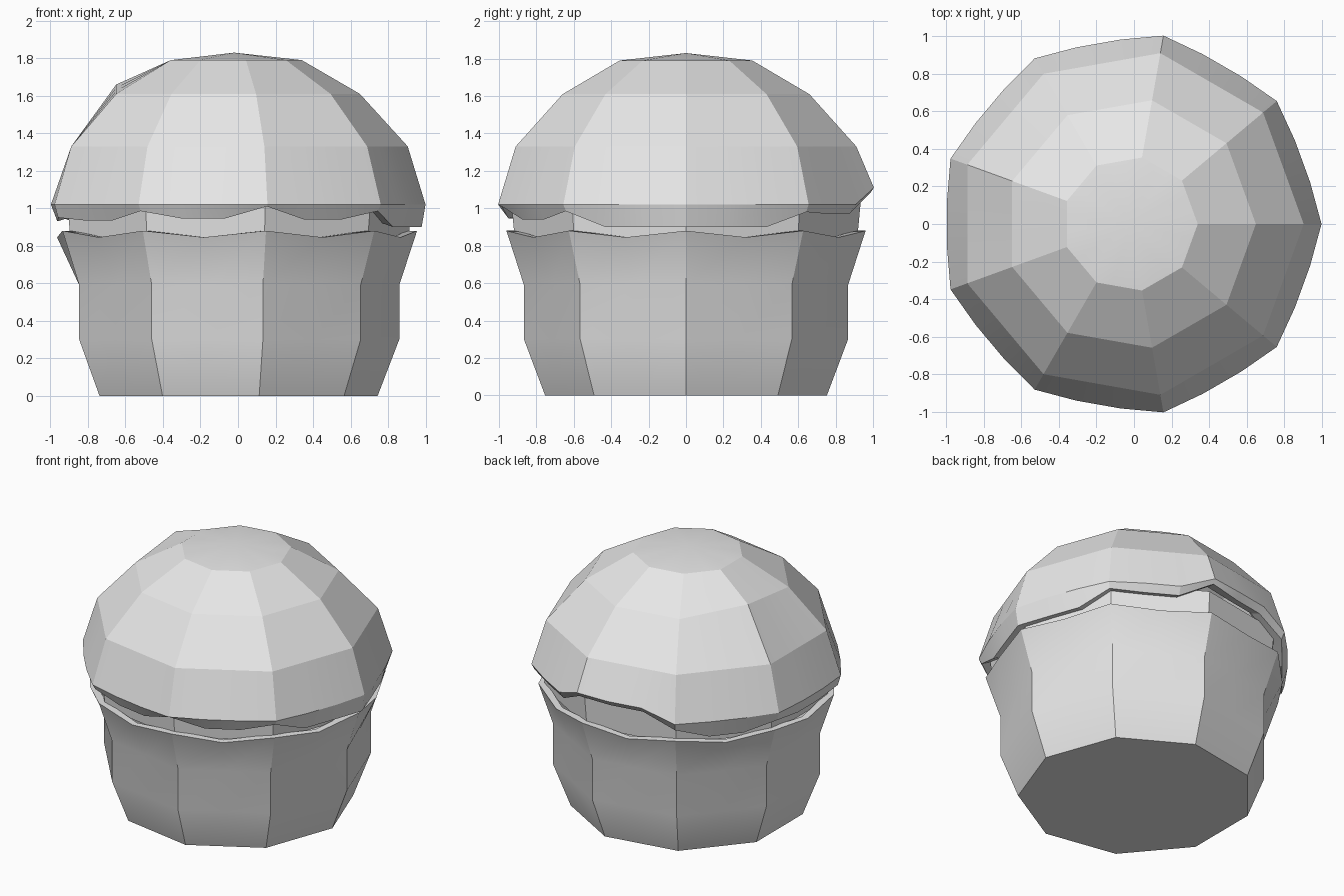
import bpy, bmesh
from math import cos, sin, radians
from mathutils import Vector

if "Cube" in bpy.data.objects:
    bpy.data.objects.remove(bpy.data.objects["Cube"], do_unlink=True)

SIDES = 9
CX = -0.02

grey = bpy.data.materials.new("light_grey")
grey.use_nodes = True
grey.diffuse_color = (0.8, 0.8, 0.8, 1)
grey.node_tree.nodes["Principled BSDF"].inputs["Base Color"].default_value = (0.8, 0.8, 0.8, 1)


def corner(i, r, z):
    a = radians(360 / SIDES * i)
    return Vector((CX + r * cos(a), r * sin(a), z))


def flat_ring(r, z, parts, lift=None):
    """Nine-sided ring with each straight side split into equal parts."""
    lift = lift or {}
    pts = []
    for i in range(SIDES):
        p = corner(i, r, z + lift.get(i, 0))
        q = corner(i + 1, r, z + lift.get((i + 1) % SIDES, 0))
        pts += [p.lerp(q, k / parts) for k in range(parts)]
    return pts


def loft(name, rings, angle, cap_first=False, cap_last=False, apex=None):
    bm = bmesh.new()
    loops = [[bm.verts.new(p) for p in ring] for ring in rings]
    for a, b in zip(loops, loops[1:]):
        n = len(a)
        for i in range(n):
            j = (i + 1) % n
            bm.faces.new((a[i], a[j], b[j], b[i]))
    if cap_first:
        bm.faces.new(loops[0][::-1])
    if cap_last:
        bm.faces.new(loops[-1])
    if apex:
        tip, last = bm.verts.new(apex), loops[-1]
        for i in range(len(last)):
            bm.faces.new((last[i], last[(i + 1) % len(last)], tip))
    bmesh.ops.recalc_face_normals(bm, faces=bm.faces)
    mesh = bpy.data.meshes.new(name)
    bm.to_mesh(mesh)
    bm.free()
    mesh.materials.append(grey)
    ob = bpy.data.objects.new(name, mesh)
    bpy.context.collection.objects.link(ob)
    bpy.ops.object.select_all(action='DESELECT')
    ob.select_set(True)
    bpy.context.view_layer.objects.active = ob
    bpy.ops.object.shade_smooth_by_angle(angle=radians(angle))
    return ob


# Paper cup with a scalloped top edge
def scallop(r_corner, r_mid, z_corner, z_mid):
    return [corner(i / 2, r_mid if i % 2 else r_corner, z_mid if i % 2 else z_corner)
            for i in range(2 * SIDES)]


loft("cup", [flat_ring(0.765, 0, 2), flat_ring(0.88, 0.3, 2), flat_ring(0.88, 0.59, 2),
             scallop(0.975, 0.945, 0.88, 0.845), scallop(0.92, 0.9, 0.88, 0.845)],
     30, cap_first=True)

# Neck of cake between cup and top
loft("cake_neck", [flat_ring(0.93, 0.84, 2), flat_ring(0.95, 1.05, 2)], 30,
     cap_first=True, cap_last=True)

# Domed top with an uneven drooping lip
lip_corner = [0.9, 0.98, 1.08, 0.97, 0.96, 0.95, 0.985, 1.01, 0.985]
lip_mid = [0.9, 0.97, 1.06, 0.9, 0.93, 0.935, 0.945, 0.94, 0.9]
rim, lip, inner = [], [], []
for i in range(SIDES):
    rim_lift = {2: 0.09}
    for k in range(3):
        base = corner(i, 1.02, 0).lerp(corner(i + 1, 1.02, 0), k / 3)
        bulge = 1.0 if k == 0 else 1.02
        z = lip_corner[i] if k == 0 else lip_mid[i]
        x, y = (base.x - CX) * bulge, base.y * bulge
        rim_z = 1.02 + (rim_lift.get(i, 0) if k == 0 else max(0, lip_mid[i] - 0.98))
        rim.append(Vector((CX + x, y, rim_z)))
        s = 0.98 if k == 0 else 0.965
        lip.append(Vector((CX + x * s, y * s, z)))
        inner.append(Vector((CX + x * 0.9, y * 0.9, z + 0.02)))

loft("domed_top", [inner, lip, rim, flat_ring(0.925, 1.33, 3),
                   flat_ring(0.67, 1.61, 3, {4: 0.05}), flat_ring(0.36, 1.79, 3)],
     15, apex=(CX, 0, 1.83))
